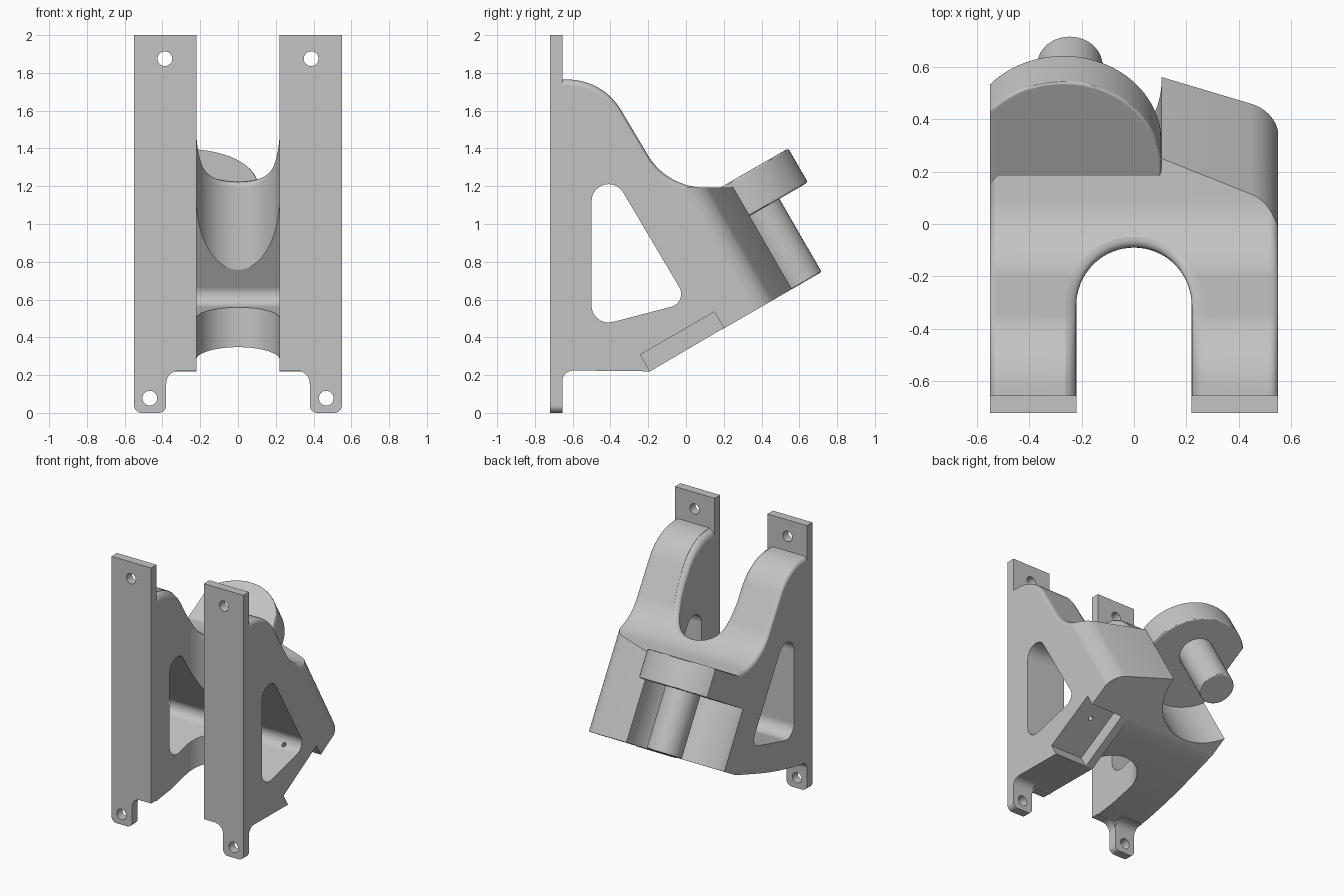
import bpy, bmesh
from math import sin, cos, tan, pi, radians, acos
from mathutils import Vector

if "Cube" in bpy.data.objects:
    bpy.data.objects.remove(bpy.data.objects["Cube"])

grey = bpy.data.materials.new("plain grey")
grey.use_nodes = True
colour = (0.55, 0.55, 0.55, 1)
grey.diffuse_color = colour
grey.node_tree.nodes["Principled BSDF"].inputs["Base Color"].default_value = colour

# Coordinate frames: (a, b) is the outline, c the extrusion
C30, S30 = cos(pi / 6), sin(pi / 6)
side = lambda a, b, c: (c, a, b)
front = lambda a, b, c: (a, c, b)
tilted = lambda a, b, c: (a, b * C30 - c * S30, b * S30 + c * C30)


def round_poly(corners, steps=10):
    """Outline with filleted corners; each corner is (x, y) or (x, y, radius)."""
    out = []
    n = len(corners)
    for i, c in enumerate(corners):
        p = Vector(c[:2])
        if len(c) == 2:
            out.append(tuple(p))
            continue
        a = (Vector(corners[i - 1][:2]) - p).normalized()
        b = (Vector(corners[(i + 1) % n][:2]) - p).normalized()
        half = acos(max(-1, min(1, a.dot(b)))) / 2
        r = c[2]
        centre = p + (a + b).normalized() * (r / sin(half))
        start = p + a * (r / tan(half)) - centre
        end = p + b * (r / tan(half)) - centre
        turn = pi - 2 * half
        for k in range(steps + 1):
            t = k / steps
            v = start * sin((1 - t) * turn) + end * sin(t * turn)
            out.append(tuple(centre + v / sin(turn)))
    return out


def circle(x, y, r, n=32, limit=pi):
    """Circle, or the part of it within +-limit when limit is below pi."""
    count = n if limit == pi else n + 1
    angles = [-limit + 2 * limit * k / n for k in range(count)]
    return [(x + r * cos(a), y + r * sin(a)) for a in angles]


def loft(name, rings):
    """Closed solid through matching rings of points."""
    bm = bmesh.new()
    vr = [[bm.verts.new(p) for p in ring] for ring in rings]
    n = len(vr[0])
    for lo, hi in zip(vr, vr[1:]):
        for i in range(n):
            j = (i + 1) % n
            bm.faces.new((lo[i], lo[j], hi[j], hi[i]))
    bm.faces.new(vr[0][::-1])
    bm.faces.new(vr[-1])
    bmesh.ops.recalc_face_normals(bm, faces=bm.faces)
    mesh = bpy.data.meshes.new(name)
    bm.to_mesh(mesh)
    bm.free()
    mesh.materials.append(grey)
    obj = bpy.data.objects.new(name, mesh)
    bpy.context.collection.objects.link(obj)
    return obj


def prism(name, pts, frame, lo, hi):
    return loft(name, [[frame(a, b, c) for a, b in pts] for c in (lo, hi)])


def combine(obj, cutter, operation="DIFFERENCE", keep=False):
    cutter.hide_render = True
    mod = obj.modifiers.new("cut", "BOOLEAN")
    mod.operation, mod.solver, mod.object = operation, "EXACT", cutter
    bpy.context.view_layer.objects.active = obj
    bpy.ops.object.modifier_apply(modifier=mod.name)
    if not keep:
        bpy.data.objects.remove(cutter)


def finish(obj, bevel=0):
    bpy.ops.object.select_all(action="DESELECT")
    obj.select_set(True)
    bpy.context.view_layer.objects.active = obj
    if bevel:
        mod = obj.modifiers.new("soft edges", "BEVEL")
        mod.width, mod.segments, mod.limit_method = bevel, 3, "ANGLE"
        mod.angle_limit = radians(50)
        bpy.ops.object.modifier_apply(modifier=mod.name)
    bpy.ops.object.shade_smooth_by_angle(angle=radians(30))
    mod = obj.modifiers.new("even shading", "WEIGHTED_NORMAL")
    mod.keep_sharp = True


# Side outline of the body: S-shaped top, gently curved underside
FRONT_Y = -0.655
top = round_poly([(FRONT_Y, 1.765), (-0.44, 1.765, 0.33),
                  (-0.10, 1.193, 0.35), (0.9, 1.193)], 14)
under = [(0.9, 0.55), (0.3, 0.48), (0.2, 0.445), (0.05, 0.395), (-0.09, 0.348),
         (-0.2, 0.314), (-0.31, 0.284), (-0.5, 0.24), (FRONT_Y, 0.22)]


def top_z(y):
    if y <= FRONT_Y:
        return top[0][1]
    for (y0, z0), (y1, z1) in zip(top, top[1:]):
        if y <= y1:
            return z0 + (z1 - z0) * (y - y0) / (y1 - y0)
    return top[-1][1]


# Body with rounded outer top edges
EDGE = 0.035
steps = [(EDGE * (1 - cos(a)), EDGE * (1 - sin(a))) for a in
         [k * pi / 10 for k in range(6)]]
sections = [(-0.55 + i, d) for i, d in steps] + [(0.55 - i, d) for i, d in steps[::-1]]
body = loft("body", [[(x, y, z - d) for y, z in top] + [(x, y, z) for y, z in under]
                     for x, d in sections])

# Tilted envelope: slanted back with one rounded corner and a sloping base
BASE_W = 0.287
envelope = round_poly([(-0.7, -1.5), (-0.7, 0.81), (0.105, 0.813),
                       (0.552, 0.659, 0.157), (0.552, -1.5)], 14)
combine(body, prism("envelope", envelope, tilted, BASE_W, 2.6), "INTERSECT")

# Open slot with a rounded end and a rolled upper lip
SLOT, SLOT_Y, LIP = 0.22, -0.31, 0.06


def slot_ring(offset, height):
    r = SLOT + offset
    ys = [-0.8 + (SLOT_Y + 0.8) * k / 30 for k in range(30)]
    pts = [(r, y) for y in ys]
    pts += [(r * cos(a), SLOT_Y + r * sin(a)) for a in [pi * k / 32 for k in range(33)]]
    pts += [(-r, y) for y in ys[::-1]]
    return [(x, y, height(y)) for x, y in pts]


rings = [slot_ring(0, lambda y: -0.1)]
for k in range(7):
    a = radians(12 * k)
    rings.append(slot_ring(LIP * (1 - cos(a)),
                           lambda y, a=a: top_z(y) - LIP + LIP * sin(a)))
rings.append(slot_ring(LIP * (1 - cos(radians(72))), lambda y: 3))
combine(body, loft("slot_cutter", rings))

# Side window
window = round_poly([(-0.5, 1.45, 0.09), (0.012, 0.585, 0.07), (-0.5, 0.452, 0.09)])
combine(body, prism("window_cutter", window, side, -1, 1))

# Round recess around the pin
DISC_X, DISC_U, DISC_R, DISC_W = -0.27, 0.794, 0.375, 0.734
combine(body, prism("recess_cutter", circle(DISC_X, DISC_U, DISC_R, 72),
                    tilted, 0.1, DISC_W))

# Lower block on the left side, with its pocket and two screw holes
block = prism("lower_block", [(FRONT_Y, 0.225), (-0.19, 0.22), (0.2, 0.449), (0.2, 0.48),
                              (-0.1, 0.4), (-0.31, 0.34), (FRONT_Y, 0.28)],
              side, SLOT, 0.55)
pocket = [(0.28, -0.055), (0.7, -0.055), (0.7, 0.398), (0.28, 0.398)]
pocket_cutter = prism("pocket_cutter", pocket, tilted, 0.2, 0.388)
combine(block, pocket_cutter, keep=True)
combine(body, pocket_cutter)
for u in (0.05, 0.25):
    combine(body, prism("screw_cutter", circle(0.415, u, 0.016, 16), tilted, 0.35, 0.56))
finish(body)
finish(block)

# Disc cut off flush with the body side, and the pin beneath it
limit = acos((-0.55 - DISC_X) / DISC_R)
disc = prism("disc", circle(DISC_X, DISC_U, DISC_R, 64, limit), tilted, DISC_W, 0.942)
finish(disc, 0.012)
pin = prism("pin", circle(-0.245, 0.87, 0.125, 40), tilted, BASE_W, 0.78)
finish(pin, 0.01)

# Mounting plates with screw holes and small fillets behind the tabs
for s, label in ((1, "left"), (-1, "right")):
    outline = round_poly([(s * SLOT, 2), (s * 0.55, 2), (s * 0.55, 0, 0.04),
                          (s * 0.38, 0, 0.04), (s * 0.38, 0.225, 0.07), (s * SLOT, 0.225)])
    plate = prism(label + "_plate", outline, front, -0.72, FRONT_Y)
    for x, z in ((0.387, 1.875), (0.467, 0.078)):
        combine(plate, prism("hole_cutter", circle(s * x, z, 0.039), front, -1, 0))
    finish(plate)
    gusset = round_poly([(-0.66, 0.14), (FRONT_Y, 0.14), (FRONT_Y, 0.225, 0.06),
                         (-0.57, 0.225), (-0.57, 0.24), (-0.66, 0.24)])
    lo, hi = sorted((s * 0.38, s * 0.55))
    finish(prism(label + "_tab_fillet", gusset, side, lo, hi))
